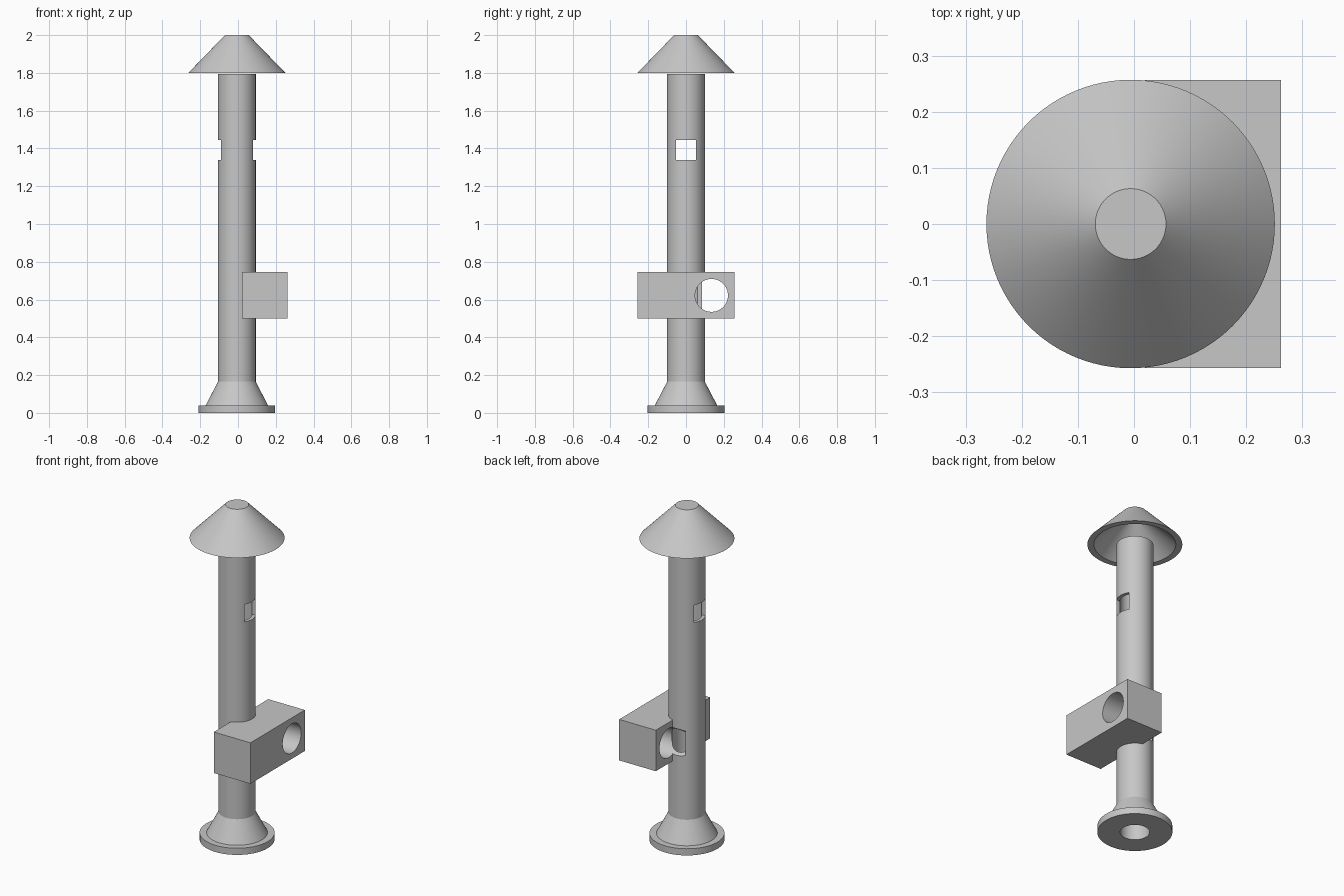
import bpy
import bmesh
from math import cos, sin, pi, radians

AXIS = -0.006   # the round parts stand slightly left of the centre
SEG = 96

cube = bpy.data.objects.get("Cube")
if cube:
    bpy.data.objects.remove(cube, do_unlink=True)

grey = bpy.data.materials.new("plain_grey")
grey.use_nodes = True
colour = (0.57, 0.57, 0.57, 1)
grey.diffuse_color = colour
grey.node_tree.nodes["Principled BSDF"].inputs["Base Color"].default_value = colour


def make_object(name, bm):
    bmesh.ops.recalc_face_normals(bm, faces=bm.faces)
    mesh = bpy.data.meshes.new(name)
    bm.to_mesh(mesh)
    bm.free()
    mesh.materials.append(grey)
    obj = bpy.data.objects.new(name, mesh)
    bpy.context.collection.objects.link(obj)
    return obj


def lathe(name, profile):
    """Solid of revolution about the tower axis; the end rings are joined by caps."""
    bm = bmesh.new()
    rings = []
    for r, z in profile:
        rings.append([bm.verts.new((AXIS + r * cos(2 * pi * i / SEG),
                                    r * sin(2 * pi * i / SEG), z)) for i in range(SEG)])
    for a, b in zip(rings, rings[1:]):
        for i in range(SEG):
            j = (i + 1) % SEG
            bm.faces.new((a[i], a[j], b[j], b[i]))
    bm.faces.new(rings[0])
    bm.faces.new(rings[-1])
    return make_object(name, bm)


def box(name, low, high):
    bm = bmesh.new()
    bmesh.ops.create_cube(bm, size=1)
    for v in bm.verts:
        v.co = [(l + h) / 2 + c * (h - l) for l, h, c in zip(low, high, v.co)]
    return make_object(name, bm)


def rod_x(name, x0, x1, y, z, r):
    """Cylinder lying along x."""
    bm = bmesh.new()
    bmesh.ops.create_cone(bm, cap_ends=True, segments=SEG, radius1=r, radius2=r, depth=x1 - x0)
    for v in bm.verts:
        v.co = ((x0 + x1) / 2 + v.co.z, y + v.co.x, z + v.co.y)
    return make_object(name, bm)


def combine(target, tool, operation):
    mod = target.modifiers.new("combine", 'BOOLEAN')
    mod.operation = operation
    mod.solver = 'EXACT'
    mod.object = tool
    bpy.context.view_layer.objects.active = target
    bpy.ops.object.modifier_apply(modifier=mod.name)
    bpy.data.objects.remove(tool, do_unlink=True)


# Column with flange and flared foot
column = lathe("column", [(0.203, 0), (0.203, 0.04), (0.165, 0.04),
                          (0.1, 0.165), (0.1, 1.795)])

# Cross block fused to the column
combine(column, box("cross_block", (0.02, -0.257, 0.5), (0.262, 0.257, 0.745)), 'UNION')

# Central bore, twin round holes and the window slot
combine(column, lathe("bore", [(0.08, -0.1), (0.08, 1.9)]), 'DIFFERENCE')
for side in (-1, 1):
    combine(column, rod_x("round_hole", -0.058, 0.4, side * 0.135, 0.622, 0.087), 'DIFFERENCE')
combine(column, box("window_slot", (-0.3, -0.053, 1.34), (0.3, 0.053, 1.445)), 'DIFFERENCE')

# Hollow conical cap with a flat top
cap = lathe("cap", [(0.04, 1.97), (0.222, 1.8), (0.257, 1.8), (0.063, 2.0)])

# Smooth round walls, keep the edges crisp
for obj in (column, cap):
    bpy.ops.object.select_all(action='DESELECT')
    obj.select_set(True)
    bpy.context.view_layer.objects.active = obj
    bpy.ops.object.shade_smooth_by_angle(angle=radians(25))
